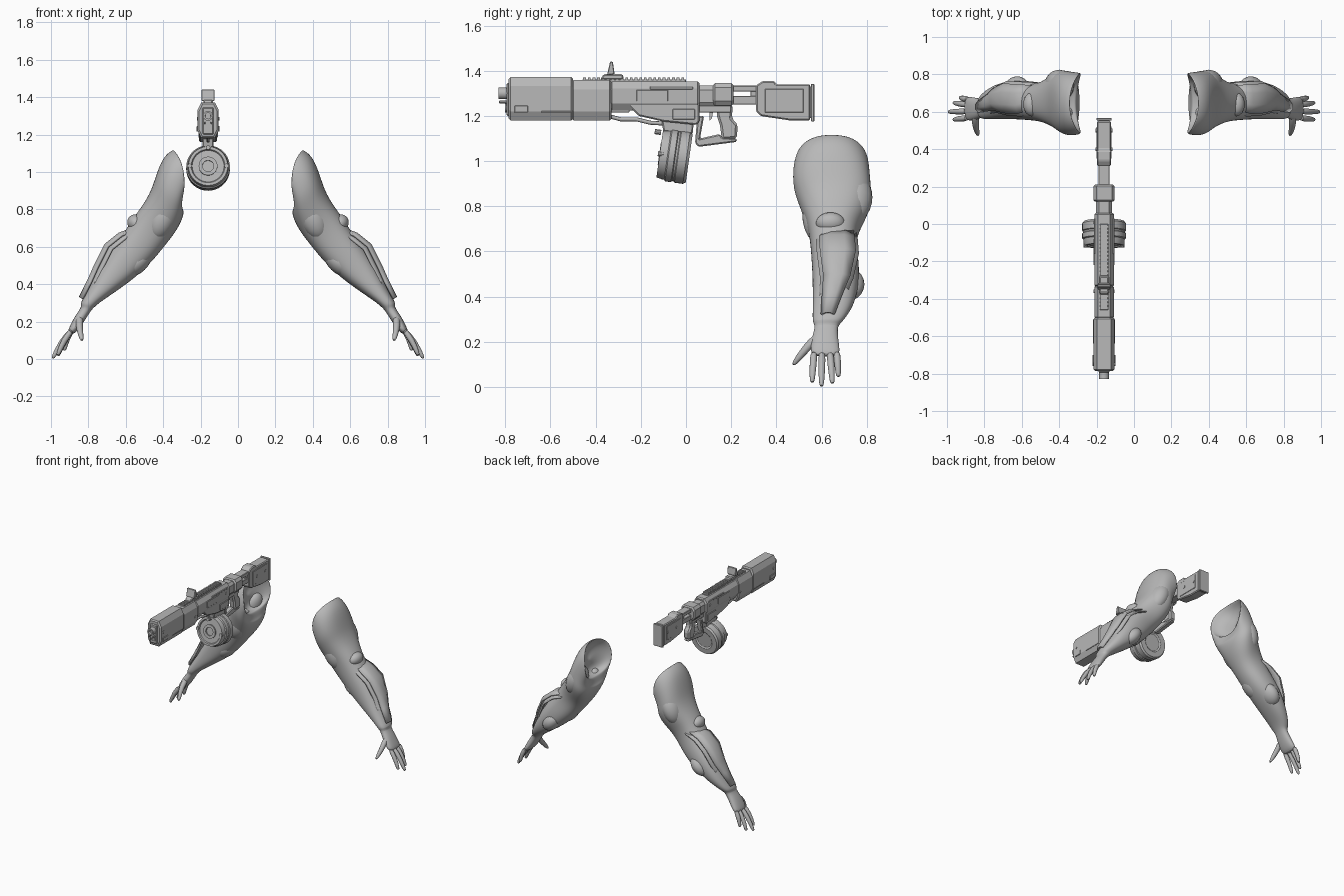
import bpy, bmesh, math
from mathutils import Vector, Matrix

cube = bpy.data.objects.get("Cube")
if cube:
    bpy.data.objects.remove(cube, do_unlink=True)

grey = bpy.data.materials.new("plain grey")
grey.use_nodes = True
tone = (0.48, 0.48, 0.48, 1)
grey.diffuse_color = tone
grey.node_tree.nodes["Principled BSDF"].inputs["Base Color"].default_value = tone
GUN_X = -0.16


def finish(name, bm, bevel=0, smooth=None, mirror=False, subsurf=0, thick=0):
    bmesh.ops.recalc_face_normals(bm, faces=bm.faces)
    mesh = bpy.data.meshes.new(name)
    bm.to_mesh(mesh)
    bm.free()
    mesh.materials.append(grey)
    ob = bpy.data.objects.new(name, mesh)
    bpy.context.collection.objects.link(ob)
    if thick:
        mod = ob.modifiers.new("thickness", "SOLIDIFY")
        mod.thickness, mod.offset = thick, 0
    if mirror:
        ob.modifiers.new("other side", "MIRROR").use_clip = False
    if bevel:
        mod = ob.modifiers.new("edges", "BEVEL")
        mod.width, mod.segments = bevel, 1
    if subsurf:
        mod = ob.modifiers.new("rounding", "SUBSURF")
        mod.levels = mod.render_levels = subsurf
    if smooth:
        bpy.ops.object.select_all(action="DESELECT")
        ob.select_set(True)
        bpy.context.view_layer.objects.active = ob
        bpy.ops.object.shade_smooth_by_angle(angle=math.radians(smooth))
    return ob


def loft(bm, rings, caps=True):
    rows = [[bm.verts.new(p) for p in ring] for ring in rings]
    n = len(rows[0])
    for a, b in zip(rows, rows[1:]):
        for i in range(n):
            j = (i + 1) % n
            bm.faces.new((a[i], a[j], b[j], b[i]))
    if caps:
        bm.faces.new(rows[0])
        bm.faces.new(rows[-1])


def tube(name, pts, radii, sides=8, **kw):
    """Round tapered tube through a few points."""
    pts = [Vector(p) for p in pts]
    rings = []
    for i, p in enumerate(pts):
        d = (pts[min(i + 1, len(pts) - 1)] - pts[max(i - 1, 0)]).normalized()
        u = d.cross(Vector((1, 0.2, 0.1))).normalized()
        v = d.cross(u)
        turn = [2 * math.pi * k / sides for k in range(sides)]
        rings.append([p + radii[i] * (u * math.cos(t) + v * math.sin(t)) for t in turn])
    bm = bmesh.new()
    loft(bm, rings)
    return finish(name, bm, smooth=50, **kw)


def prism(name, profile, width, x=GUN_X, bevel=0.006):
    """Side profile in y, z extruded across x."""
    bm = bmesh.new()
    loft(bm, [[(x + s * width / 2, y, z) for y, z in profile] for s in (-1, 1)])
    return finish(name, bm, bevel)


def box(name, y0, y1, z0, z1, width, x=GUN_X, bevel=0.003):
    return prism(name, [(y0, z0), (y1, z0), (y1, z1), (y0, z1)], width, x, bevel)


def octagon(name, y0, y1, z0, z1, width, cx=0.02, cz=0.04, lip=0.008):
    """Body section with chamfered corners and slightly tapered ends."""
    def ring(y, d):
        w, a, b = width / 2 - d, z0 + d, z1 - d
        half = [(w - cx, a), (w, a + cz), (w, b - cz), (w - cx, b)]
        return [(GUN_X + px, y, z) for px, z in half] + \
               [(GUN_X - px, y, z) for px, z in reversed(half)]
    bm = bmesh.new()
    loft(bm, [ring(y0, lip), ring(y0 + lip, 0), ring(y1 - lip, 0), ring(y1, lip)])
    return finish(name, bm)


def lathe(name, profile, centre, tilt=0, sides=40):
    """Profile of radius, depth turned about the y axis."""
    turn = [2 * math.pi * k / sides for k in range(sides)]
    bm = bmesh.new()
    loft(bm, [[(r * math.cos(t), d, r * math.sin(t)) for t in turn] for r, d in profile])
    bmesh.ops.transform(bm, verts=bm.verts,
                        matrix=Matrix.Translation(centre) @ Matrix.Rotation(tilt, 4, "X"))
    return finish(name, bm, smooth=30)


def blob(name, centre, size, lean=0, **kw):
    bm = bmesh.new()
    bmesh.ops.create_uvsphere(bm, u_segments=20, v_segments=12, radius=1)
    bmesh.ops.transform(bm, verts=bm.verts, matrix=Matrix.Translation(centre)
                        @ Matrix.Rotation(lean, 4, "Y") @ Matrix.Diagonal((*size, 1)))
    return finish(name, bm, smooth=60, mirror=True, **kw)


# --- Arms: outer x, z, inner x, z, front y, back y, inward bow
stations = [
    (.34, 1.125, .31, .85, .48, .81, .045), (.40, 1.09, .30, .80, .47, .815, .02),
    (.44, .98, .287, .79, .475, .82, 0), (.465, .90, .295, .75, .495, .825, 0),
    (.505, .83, .325, .69, .52, .80, 0), (.55, .77, .37, .63, .54, .765, 0),
    (.60, .69, .41, .58, .55, .755, 0), (.665, .605, .46, .52, .555, .765, 0),
    (.735, .505, .54, .44, .56, .77, 0), (.785, .40, .66, .355, .56, .75, 0),
    (.825, .33, .735, .305, .56, .715, 0), (.845, .295, .765, .28, .56, .69, 0),
    (.835, .28, .785, .26, .572, .672, 0), (.865, .24, .81, .22, .56, .672, 0),
    (.895, .185, .845, .165, .55, .68, 0), (.915, .14, .88, .128, .555, .682, 0)]


def arm_ring(ox, oz, ix, iz, y0, y1, bow):
    mid = Vector(((ox + ix) / 2, (y0 + y1) / 2, (oz + iz) / 2))
    half = Vector(((ox - ix) / 2, 0, (oz - iz) / 2))
    pts = []
    for k in range(20):
        t = 2 * math.pi * k / 20
        c, s = (math.copysign(abs(f) ** 0.85, f) for f in (math.cos(t), math.sin(t)))
        pts.append(mid + half * c + Vector((-bow * s * s, s * (y1 - y0) / 2, 0)))
    return pts


rings = [arm_ring(*s) for s in stations]
# hollow of the shoulder shell
centre = sum(rings[0], Vector()) / 20
hollow = [[centre + (p - centre) * k + Vector((push, 0, -push / 2)) for p in rings[0]]
          for k, push in ((0.2, 0.075), (0.5, 0.07), (0.8, 0.045), (0.93, 0.01))]
bm = bmesh.new()
loft(bm, hollow + rings)
finish("arm", bm, smooth=60, mirror=True, subsurf=2)

blob("elbow_pad", (.545, .64, .725), (.045, .065, .05), 0.7)
blob("forearm_muscle", (.625, .715, .455), (.055, .075, .085), -0.7)
blob("upper_arm_muscle", (.40, .59, .76), (.075, .075, .13), -0.4)
blob("rear_arm_muscle", (.40, .74, .84), (.07, .085, .12), -0.4)
blob("inner_forearm_muscle", (.54, .64, .52), (.06, .075, .10), -0.8)

# raised forearm guard and the narrower layer beneath it
guard = [(.555, .70, .62, .74), (.635, .67, .59, .745), (.71, .61, .595, .75),
         (.765, .50, .61, .725), (.80, .42, .605, .69), (.845, .33, .60, .655)]
for name, drop, widen in (("forearm_guard", 0, 0), ("forearm_guard_base", 0.022, 0.014)):
    bm = bmesh.new()
    rows = []
    for x, z, y0, y1 in guard:
        cols = [(y0 - widen, .015), (y0 * .7 + y1 * .3, 0), (y0 * .3 + y1 * .7, 0), (y1 + widen, .015)]
        rows.append([bm.verts.new((x - drop - d, y, z - drop * .6 - d * .6)) for y, d in cols])
    for a, b in zip(rows, rows[1:]):
        for i in range(3):
            bm.faces.new((a[i], a[i + 1], b[i + 1], b[i]))
    finish(name, bm, smooth=40, mirror=True, thick=0.012)

# fingers: base y, tip x, y, z
for name, by, tx, ty, tz in (("index_finger", .567, .965, .558, .02), ("middle_finger", .602, .992, .60, .003),
                             ("ring_finger", .637, .965, .648, .015), ("little_finger", .667, .93, .675, .045)):
    base, tip = Vector((.885, by, .16)), Vector((tx, ty, tz))
    knuckle = base.lerp(tip, 0.5) + Vector((.008, 0, .006))
    tube(name, [base, knuckle, base.lerp(tip, .93), tip], [.019, .017, .013, .007],
         mirror=True, subsurf=1)
tube("thumb", [(.845, .585, .225), (.85, .535, .175), (.84, .495, .125), (.833, .472, .095)],
     [.024, .02, .016, .008], mirror=True, subsurf=1)

# --- Gun body
octagon("front_shroud", -.785, -.50, 1.18, 1.372, .113)
octagon("handguard", -.505, -.33, 1.18, 1.358, .105)
octagon("receiver", -.335, .06, 1.225, 1.352, .105, .02, .03)
octagon("rear_receiver", .05, .205, 1.24, 1.335, .085, .015, .02)
octagon("rear_block", .12, .21, 1.245, 1.345, .113, .015, .02)
prism("lower_receiver", [(-.27, 1.26), (.06, 1.26), (.06, 1.175), (.045, 1.16),
                         (-.10, 1.175), (-.21, 1.20)], .095)
prism("magazine_well", [(-.11, 1.19), (.035, 1.19), (.03, 1.12), (-.10, 1.13)], .06)
tube("under_cable", [(GUN_X, y, z) for y, z in
     ((-.345, 1.20), (-.29, 1.185), (-.22, 1.185), (-.16, 1.17), (-.08, 1.165))], [.009] * 5)
box("barrel_underside", -.335, -.25, 1.215, 1.245, .06)

# muzzle
prism("muzzle_plate", [(-.795, 1.20), (-.78, 1.20), (-.78, 1.345), (-.795, 1.345)], .06)
lathe("muzzle_ring", [(.016, -.02), (.016, -.04), (.026, -.04), (.026, .02)], (GUN_X, -.79, 1.30), sides=16)
lathe("lower_muzzle_ring", [(.01, .01), (.01, -.012), (.019, -.012), (.019, .02)], (GUN_X, -.79, 1.235), sides=16)
for s in (-1, 1):
    for z in (1.262, 1.30):
        box("muzzle_prong", -.828, -.785, z - .006, z + .006, .01, GUN_X + s * .018)

# top rail and raised sight
box("rail", -.46, 0, 1.345, 1.362, .045)
for i in range(22):
    y = -.455 + i * .0207
    box("rail_tooth", y, y + .012, 1.36, 1.37, .045, bevel=0)
prism("sight_base", [(-.38, 1.36), (-.365, 1.385), (-.28, 1.385), (-.275, 1.36)], .05)
prism("sight_flap", [(-.35, 1.38), (-.336, 1.44), (-.324, 1.44), (-.316, 1.385)], .07, bevel=.003)

# stock on two bars
box("stock_upper_bar", .19, .34, 1.307, 1.334, .06)
box("stock_lower_bar", .19, .34, 1.25, 1.288, .06)
box("stock_bridge", .285, .33, 1.255, 1.33, .05)
prism("stock", [(.31, 1.335), (.34, 1.355), (.39, 1.355), (.40, 1.34), (.55, 1.34), (.55, 1.18),
                (.46, 1.18), (.36, 1.195), (.33, 1.20), (.31, 1.22)], .075)
box("butt_plate", .553, .568, 1.175, 1.342, .08)
box("butt_spacer", .54, .556, 1.19, 1.33, .06)

# grip, guard and trigger
prism("grip", [(.137, 1.25), (.207, 1.25), (.203, 1.19), (.229, 1.16), (.225, 1.10),
               (.159, 1.095), (.15, 1.16), (.137, 1.20)], .05, bevel=.01)
prism("trigger_guard", [(.05, 1.20), (.08, 1.20), (.062, 1.10), (.15, 1.12), (.16, 1.105),
                        (.225, 1.10), (.225, 1.085), (.055, 1.063), (.04, 1.08)], .04)
prism("trigger", [(.105, 1.25), (.125, 1.25), (.115, 1.19), (.105, 1.18)], .015, bevel=0)
box("trigger_housing", .05, .20, 1.215, 1.255, .06)

# drum magazine, leaning forward at the bottom
drum = Vector((GUN_X, -.047, 1.022))
lathe("drum", [(.03, -.06), (.03, -.072), (.05, -.072), (.05, -.062), (.085, -.062), (.09, -.07),
               (.105, -.07), (.11, -.045), (.11, -.035), (.117, -.03), (.117, -.004), (.112, 0),
               (.112, .008), (.117, .012), (.117, .05), (.108, .062), (.07, .062), (.06, .055)],
      drum, -0.14)
for k in range(4):
    t = k * math.pi / 2
    lathe("drum_stud", [(.012, -.078), (.012, -.05)],
          drum + Vector((.098 * math.cos(t), -.014 * math.sin(t), .098 * math.sin(t))), -0.14, 10)

# side plates and screws on both flanks
panels = [("shroud_slot", -.64, -.51, 1.215, 1.222, .054), ("shroud_vent", -.76, -.70, 1.215, 1.245, .057),
          ("receiver_panel", -.22, -.08, 1.265, 1.315, .053), ("ejection_cover", -.16, .03, 1.318, 1.33, .051),
          ("lower_panel", -.06, .04, 1.185, 1.23, .048), ("stock_panel", .35, .52, 1.215, 1.32, .037)]
for s in (-1, 1):
    for name, y0, y1, z0, z1, off in panels:
        box(name, y0, y1, z0, z1, .008, GUN_X + s * off, bevel=.002)
    for y, z, off in ((-.75, 1.285, .056), (-.36, 1.25, .052), (.01, 1.29, .052), (.40, 1.27, .041), (.50, 1.27, .041)):
        x = GUN_X + s * off
        tube("screw", [(x - .004, y, z), (x + .004, y, z)], [.01, .01], 10)
